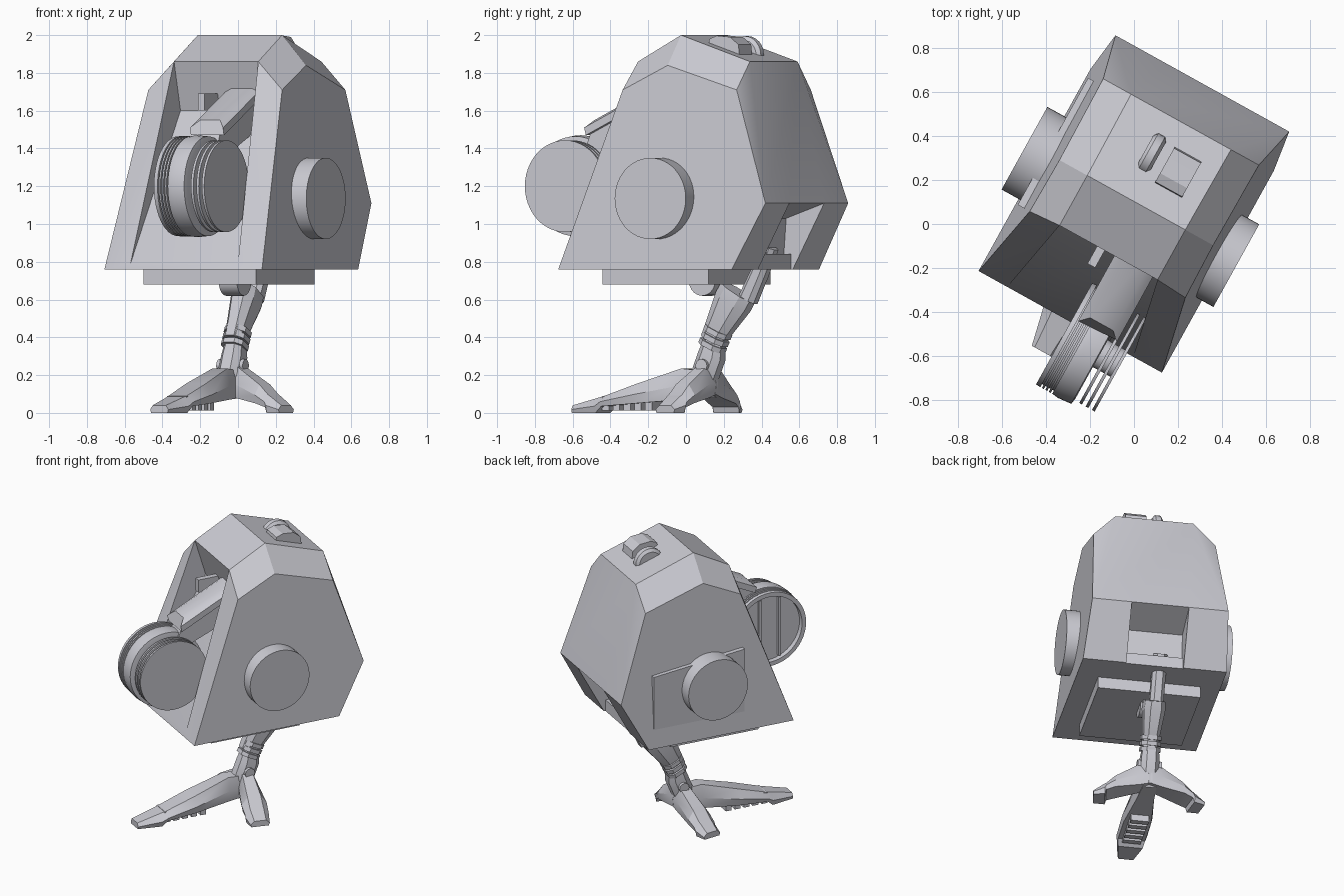
import bpy, bmesh, math
from mathutils import Matrix, Vector

cube = bpy.data.objects.get("Cube")
if cube:
    bpy.data.objects.remove(cube, do_unlink=True)

# One painted metal colour
metal = bpy.data.materials.new("pale_grey_metal")
metal.use_nodes = True
GREY = (0.6, 0.6, 0.65, 1)
metal.diffuse_color = GREY
metal.node_tree.nodes["Principled BSDF"].inputs["Base Color"].default_value = GREY

# The whole machine is turned a little to one side
TURN = Matrix.Rotation(math.radians(-29), 4, 'Z') @ Matrix.Translation((-0.038, 0, 0))
LEG_X = -0.045  # the leg stands slightly off the middle


def finish(name, bm, local=Matrix()):
    bmesh.ops.remove_doubles(bm, verts=bm.verts, dist=0.0005)
    bmesh.ops.recalc_face_normals(bm, faces=bm.faces)
    mesh = bpy.data.meshes.new(name)
    bm.to_mesh(mesh)
    bm.free()
    mesh.transform(TURN @ local)
    mesh.materials.append(metal)
    obj = bpy.data.objects.new(name, mesh)
    bpy.context.collection.objects.link(obj)
    bpy.ops.object.select_all(action='DESELECT')
    obj.select_set(True)
    bpy.context.view_layer.objects.active = obj
    bpy.ops.object.shade_smooth_by_angle(angle=math.radians(25))
    return obj


def loft(name, rings, local=Matrix()):
    """Skin a list of equal-length closed rings and cap both ends."""
    bm = bmesh.new()
    rows = [[bm.verts.new(p) for p in ring] for ring in rings]
    n = len(rows[0])
    for a, b in zip(rows, rows[1:]):
        for i in range(n):
            j = (i + 1) % n
            bm.faces.new((a[i], a[j], b[j], b[i]))
    bm.faces.new(rows[0])
    bm.faces.new(rows[-1])
    return finish(name, bm, local)


def prism(name, profile, x0, x1):
    """Side profile of (y, z) points extruded across the width."""
    return loft(name, [[(x, y, z) for y, z in profile] for x in (x0, x1)])


def box(name, x0, x1, y0, y1, z0, z1):
    return prism(name, [(y0, z0), (y1, z0), (y1, z1), (y0, z1)], x0, x1)


def lathe(name, outline, y, z, sides=48):
    """Round part on a crosswise axis; outline is (x, radius) points."""
    rings = []
    for x, r in outline:
        rings.append([(x, y + r * math.cos(a), z + r * math.sin(a))
                      for a in (math.tau * i / sides for i in range(sides))])
    return loft(name, rings)


def beam(name, stations):
    """Chamfered leg bar through (y, z, half width, half depth) stations."""
    rings = []
    for i, (y, z, w, d) in enumerate(stations):
        a, b = stations[max(i - 1, 0)], stations[min(i + 1, len(stations) - 1)]
        n = Vector((0, -(b[1] - a[1]), b[0] - a[0])).normalized()
        rings.append([Vector((LEG_X + u * w, y, z)) + n * v * d for u, v in
                      ((1, .5), (.5, 1), (-.5, 1), (-1, .5),
                       (-1, -.5), (-.5, -1), (.5, -1), (1, -.5))])
    return loft(name, rings)


# Cabin shell: half of the corner points, mirrored across the width
CORNERS = {
    "A": (.477, -.53, .76), "B": (.405, -.18, 1.71), "C": (.40, .09, 1.84),
    "D": (.405, .51, 1.71), "E": (.452, .71, 1.11), "F": (.477, .52, .76),
    "T": (.255, -.17, 1.86), "U": (.255, .09, 2.0), "V": (.26, .51, 1.86),
    "R": (.26, -.09, 1.6), "P": (.325, -.519, .79),
    "K": (.19, .71, 1.11), "L": (.19, .52, .76),
    "M": (.19, .48, 1.03), "N": (.19, .46, .76),
}
SIDE_FACES = ["ABCDEF", "BTUC", "CUVD", "DVE", "ABTP", "TRP", "EKLF", "KMNL", "AFLN"]
CENTRE_EDGES = ["TU", "UV", "TR", "RP", "PA", "KM", "MN", "NA"]
bm = bmesh.new()
pts = {s: {k: bm.verts.new((s * x, y, z)) for k, (x, y, z) in CORNERS.items()}
       for s in (1, -1)}
for s in (1, -1):
    for face in SIDE_FACES:
        bm.faces.new([pts[s][k] for k in face])
for a, b in CENTRE_EDGES:
    bm.faces.new((pts[1][a], pts[-1][a], pts[-1][b], pts[1][b]))
bm.faces.new([pts[1][k] for k in "KEV"] + [pts[-1][k] for k in "VEK"])
finish("cabin_shell", bm)

# Underside plate and the ledge inside the rear notch
box("underside_plate", -.345, .335, -.34, .30, .68, .78)
box("rear_ledge", -.19, .19, .42, .51, .76, .84)

# Side hubs and the left access panel
for side, s, face in (("left", 1, .537), ("right", -1, .565)):
    lathe(side + "_hub", [(s * .40, .215), (s * face, .215)], .06, 1.135)
prism("access_panel", [(.48, .86), (.48, 1.27), (-.18, 1.34), (-.18, .86)], -.467, -.40)

# Roof fittings
lathe("roof_disc", [(-.08, .08), (-.065, .1), (-.03, .1), (-.015, .08)], .315, 1.895, 24)
prism("roof_box", [(.20, 1.90), (.215, 1.98), (.26, 1.997), (.34, 1.99), (.39, 1.95), (.40, 1.86)],
      .03, .17)

# Front drum with grooves, a recessed outer cap and thin fins
DRUM_Y, DRUM_Z = -.59, 1.2
outline = [(.04, .05), (.04, .235), (.002, .235), (.002, .264)]
for i in range(4):
    x = .025 + i * .018
    outline += [(x, .266), (x, .25), (x + .008, .25), (x + .008, .266)]
outline += [(.12, .27), (.185, .264), (.19, .235)]
lathe("drum", outline, DRUM_Y, DRUM_Z)
for y in (-.08, .06):
    box("drum_cap_bar", .02, .06, DRUM_Y + y - .008, DRUM_Y + y + .008,
        DRUM_Z - .21, DRUM_Z + .21)
lathe("drum_core", [(.18, .07), (.29, .07)], DRUM_Y, DRUM_Z)
for x in (.215, .248, .281):
    lathe("drum_fin", [(x, .243), (x + .014, .243)], DRUM_Y, DRUM_Z)

# Arm that carries the drum, sloping up into the recess
arm = []
for y, z in ((-.50, 1.47), (-.05, 1.69)):
    arm.append([(x, y + dy, z + dz) for x, dy, dz in
                ((.03, 0, 0), (.03, -.01, .04), (.07, .03, .08),
                 (.19, .03, .08), (.23, -.01, .04), (.23, 0, 0))])
loft("drum_arm", arm)
prism("arm_bracket", [(-.52, 1.40), (-.48, 1.50), (-.08, 1.67), (-.08, 1.5), (-.42, 1.36)], .08, .20)
box("recess_lever", -.06, -.02, -.26, -.06, 1.60, 1.69)

# Leg: hip, strut, thigh, ankle rings and shin
lathe("hip_joint", [(LEG_X - .04, .08), (LEG_X + .07, .08)], .09, .70, 20)
beam("hip_strut", [(.46, .88, .045, .045), (.40, .74, .045, .045), (.33, .60, .045, .05)])
beam("thigh", [(.27, .64, .065, .10), (.24, .59, .07, .10), (.16, .46, .055, .075),
               (.11, .38, .05, .06)])
for i in range(3):
    k = i * .035
    beam("ankle_ring", [(.11 + k * .45, .345 + k, .065, .07),
                        (.122 + k * .45, .37 + k, .065, .07)])
beam("shin", [(.13, .40, .045, .05), (.11, .30, .06, .07), (.07, .20, .06, .07),
              (.06, .10, .05, .05)])
lathe("ankle_pin", [(LEG_X - .08, .035), (LEG_X + .08, .035)], .09, .25, 12)


def toe(name, sections, angle):
    """Toe running out from the ankle: (distance, base, top, low, high)."""
    rings = []
    for d, w, t, low, high in sections:
        mid = low + (high - low) * .45
        rings.append([(-w * .9, -d, low), (-w, -d, mid), (-t, -d, high),
                      (t, -d, high), (w, -d, mid), (w * .9, -d, low)])
    local = Matrix.Translation((LEG_X, .09, 0)) @ Matrix.Rotation(math.radians(angle), 4, 'Z')
    loft(name, rings, local)


# Long front toe with treads, and two side toes
toe("front_toe", [(-.02, .05, .04, .08, .22), (.14, .065, .045, .07, .235),
                  (.40, .10, .06, .05, .155), (.60, .10, .055, .035, .09),
                  (.64, .09, .05, 0, .08), (.80, .055, .04, 0, .04)], 0)
for i in range(5):
    y = -.22 - i * .065
    box("front_toe_tread", LEG_X - .06, LEG_X + .06, y - .04, y, .012, .09)
SIDE_TOE = [(-.02, .05, .03, .10, .22), (.06, .06, .035, .08, .245),
            (.22, .085, .045, .05, .15), (.28, .08, .045, .03, .095),
            (.29, .08, .045, 0, .09), (.365, .065, .04, 0, .04)]
toe("left_toe", SIDE_TOE, 80)
toe("right_toe", SIDE_TOE, -80)
